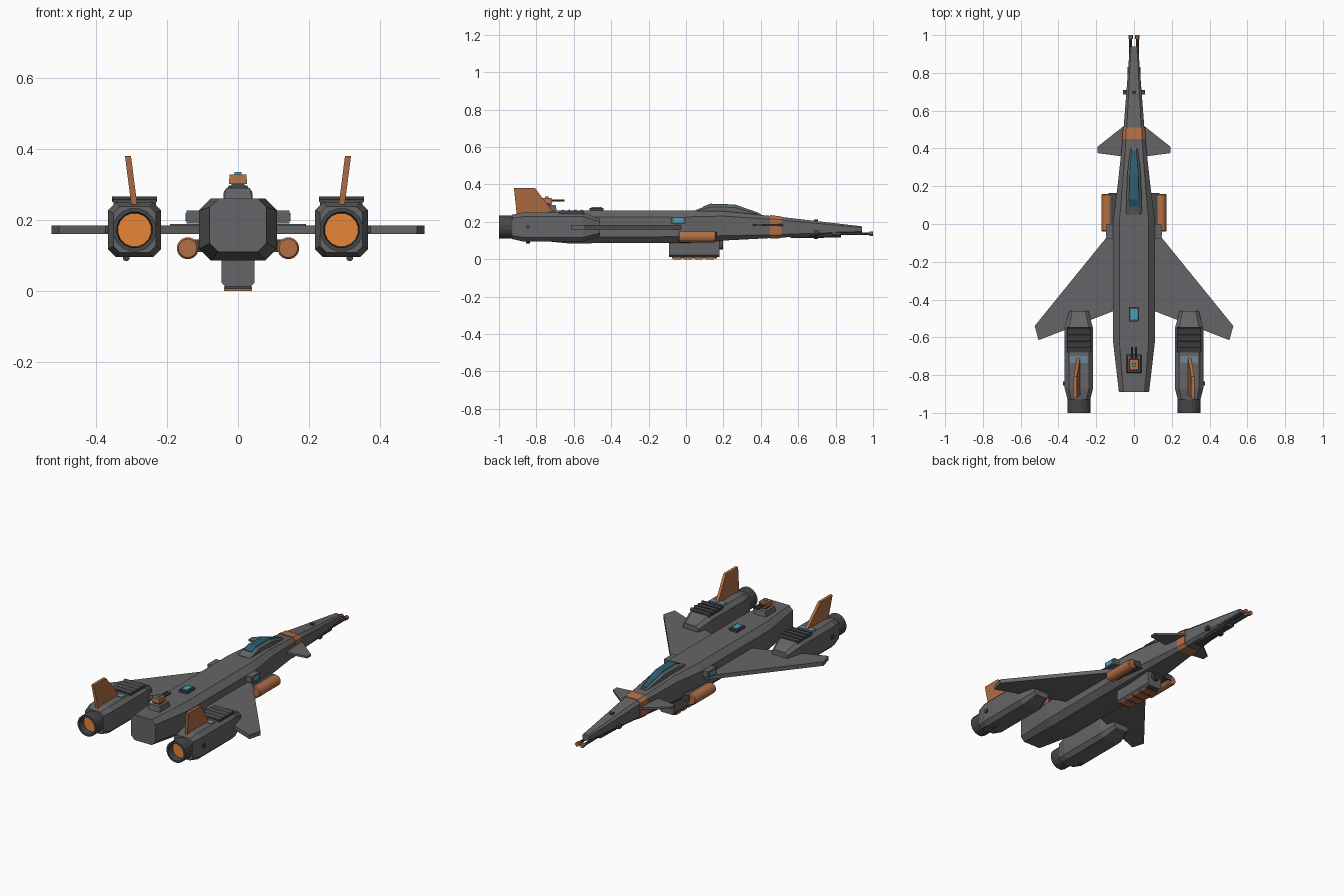
import bpy, bmesh, math
from mathutils import Vector

if "Cube" in bpy.data.objects:
    bpy.data.objects.remove(bpy.data.objects["Cube"])


def material(name, rgb):
    m = bpy.data.materials.new(name)
    m.diffuse_color = (*rgb, 1)
    m.use_nodes = True
    m.node_tree.nodes["Principled BSDF"].inputs["Base Color"].default_value = m.diffuse_color
    return m


GREY = material("hull_grey", (0.13, 0.13, 0.135))
DARK = material("dark_grey", (0.06, 0.062, 0.066))
ORANGE = material("burnt_orange", (0.45, 0.16, 0.06))
GLOW = material("engine_glow", (0.8, 0.24, 0.04))
GLASS = material("canopy_glass", (0.025, 0.11, 0.16))
BLUE = material("blue_light", (0.06, 0.36, 0.5))
STEEL = material("blue_steel", (0.15, 0.24, 0.33))


def rings_mesh(name, rings, mat, caps=True):
    """Skin a list of equal-sized point rings, closing both ends."""
    bm = bmesh.new()
    vr = [[bm.verts.new(p) for p in r] for r in rings]
    n = len(vr[0])
    for a, b in zip(vr, vr[1:]):
        for i in range(n):
            bm.faces.new((a[i], a[(i + 1) % n], b[(i + 1) % n], b[i]))
    if caps:
        bm.faces.new(vr[0])
        bm.faces.new(vr[-1])
    bmesh.ops.recalc_face_normals(bm, faces=bm.faces)
    me = bpy.data.meshes.new(name)
    bm.to_mesh(me)
    bm.free()
    ob = bpy.data.objects.new(name, me)
    bpy.context.collection.objects.link(ob)
    me.materials.append(mat)
    return ob


def hull(name, sections, mat=GREY, x=0.0, cham=0.3):
    """Loft chamfered octagons: (y, half width, bottom z, top z)."""
    rings = []
    for y, w, lo, hi in sections:
        c = w * cham
        d = min(c, (hi - lo) * 0.3)
        prof = [(w - c, lo), (w, lo + d), (w, hi - d), (w - c, hi),
                (c - w, hi), (-w, hi - d), (-w, lo + d), (c - w, lo)]
        rings.append([(x + px, y, pz) for px, pz in prof])
    return rings_mesh(name, rings, mat)


def lathe(name, prof, x, z, mat, n=16, caps=True):
    """Round part along y: list of (y, radius)."""
    rings = [[(x + r * math.cos(2 * math.pi * (i + .5) / n), y,
               z + r * math.sin(2 * math.pi * (i + .5) / n)) for i in range(n)]
             for y, r in prof]
    return rings_mesh(name, rings, mat, caps)


def plate(name, pts, off, mat=GREY):
    """Extrude a flat outline by an offset vector."""
    pts = [Vector(p) for p in pts]
    return rings_mesh(name, [pts, [p + Vector(off) for p in pts]], mat)


def block(name, x, y, z, mat=GREY, top=1.0):
    """Box from (min, max) ranges; top scales the upper face."""
    cx, cy = sum(x) / 2, sum(y) / 2
    hx, hy = (x[1] - x[0]) / 2, (y[1] - y[0]) / 2
    sq = ((-1, -1), (1, -1), (1, 1), (-1, 1))
    return rings_mesh(name, [[(cx + a * hx * k, cy + b * hy * k, h) for a, b in sq]
                             for h, k in ((z[0], 1), (z[1], top))], mat)


def mx(s, a, b):
    return tuple(sorted((s * a, s * b)))


# Fuselage and painted nose band
hull("fuselage", [(-.89, .08, .11, .26), (-.63, .11, .085, .26), (.02, .11, .088, .26),
                  (.2, .087, .1, .257), (.45, .06, .113, .232), (.51, .055, .116, .226),
                  (.94, .022, .142, .176)])
hull("nose_band", [(.45, .063, .11, .236), (.51, .058, .113, .229)], ORANGE)

# Canopy with inset glass strip
hull("canopy", [(.05, .042, .24, .262), (.13, .04, .24, .294), (.26, .036, .23, .29),
                (.40, .02, .22, .242)], cham=.35)
rings_mesh("canopy_glass", [[(-w, y, z - .008), (w, y, z - .008), (w * .9, y, z), (-w * .9, y, z)]
                            for y, w, z in ((.09, .029, .281), (.13, .029, .297),
                                            (.26, .026, .293), (.39, .014, .248))], GLASS)

# Dorsal hatch
block("dorsal_hatch", (-.027, .027), (-.515, -.44), (.255, .274), DARK)
block("dorsal_light", (-.018, .018), (-.505, -.45), (.27, .279), BLUE)

# Dorsal turret
block("turret_base", (-.04, .04), (-.79, -.69), (.255, .29), top=.85)
block("turret_neck", (-.018, .018), (-.76, -.72), (.285, .305), DARK)
block("turret_head", (-.026, .026), (-.775, -.715), (.302, .328), ORANGE, .9)
block("turret_sight", (-.01, .01), (-.755, -.735), (.325, .336), BLUE)

# Belly pod, louvres and sensor
hull("belly_pod", [(-.09, .047, .012, .11), (.18, .047, .012, .11)], cham=.25)
block("belly_plate", (-.036, .036), (-.075, .165), (.005, .014), DARK)
for i in range(4):
    y = -.07 + i * .058
    block("belly_louvre", (-.04, .04), (y, y + .045), (0, .012), ORANGE)
lathe("belly_sensor", [(.17, .025), (.198, .025), (.198, .014), (.188, .012)], 0, .075, DARK, 12)

# Nose gun housing and top light
hull("gun_housing", [(.56, .034, .113, .15), (.83, .026, .116, .152)], DARK)
block("nose_top_light", (-.01, .01), (.685, .705), (.195, .213), DARK)
block("nose_belly_light", (-.01, .01), (.685, .705), (.107, .13), DARK)

for s in (-1, 1):
    # Wings and canards
    plate("wing", [(s * .08, .01, .16), (s * .526, -.54, .16), (s * .505, -.615, .16),
                   (s * .08, -.45, .16)], (0, 0, .024))
    plate("canard", [(s * .04, .53, .177), (s * .192, .41, .177), (s * .192, .375, .177),
                     (s * .04, .355, .177)], (0, 0, .012))

    # Engine nacelle, nozzle and glow
    ex = s * .292
    hull("nacelle", [(-.46, .05, .125, .215), (-.55, .075, .095, .25),
                     (-.87, .075, .095, .25), (-.93, .06, .108, .238)], x=ex)
    lathe("nozzle", [(-.90, .062), (-1, .062), (-1, .051), (-.955, .047)], ex, .172, DARK, 16)
    lathe("engine_glow", [(-.962, .0485), (-.955, .0485)], ex, .172, GLOW, 16)

    # Vent slats, panel, fin and running lights
    block("vent_base", mx(s, .232, .352), (-.68, -.545), (.235, .256), DARK)
    for i in range(4):
        y = -.677 + i * .034
        plate("vent_slat", [(ex - .064, y, .25), (ex - .064, y, .258),
                            (ex - .064, y + .022, .266), (ex - .064, y + .03, .25)],
              (.128, 0, 0), DARK)
    block("panel", mx(s, .245, .34), (-.735, -.70), (.24, .254), STEEL)
    plate("tail_fin", [(s * .284, -.70, .24), (s * .302, -.807, .38),
                       (s * .302, -.92, .38), (s * .284, -.905, .24)], (s * .017, 0, 0), ORANGE)
    block("nacelle_side_light", mx(s, .36, .375), (-.855, -.835), (.163, .183), DARK)
    lathe("nacelle_belly_light", [(-.855, .01), (-.835, .01)], s * .315, .093, DARK, 8)

    # Shoulder sensor box
    block("shoulder_box", mx(s, .09, .145), (-.08, 0), (.19, .227))
    block("shoulder_window", mx(s, .14, .148), (-.065, -.015), (.197, .22), BLUE)

    # Side canister on pylon
    block("canister_pylon", mx(s, .07, .135), (-.03, .165), (.11, .145), DARK)
    lathe("canister", [(-.04, .026), (-.034, .031), (.154, .031), (.16, .026)],
          s * .142, .12, ORANGE, 16)

    # Nose gun barrels, nose side lights, turret barrels
    lathe("gun_muzzle_block", [(.78, .016), (.83, .016)], s * .02, .136, DARK, 8)
    lathe("gun_barrel", [(.82, .008), (.985, .008)], s * .018, .136, DARK, 8)
    lathe("gun_tip", [(.98, .013), (1.0, .013)], s * .016, .136, ORANGE, 8)
    block("nose_side_light", mx(s, .035, .058), (.685, .71), (.135, .155), DARK)
    lathe("turret_barrel", [(-.73, .006), (-.65, .006)], s * .011, .315, DARK, 8)
